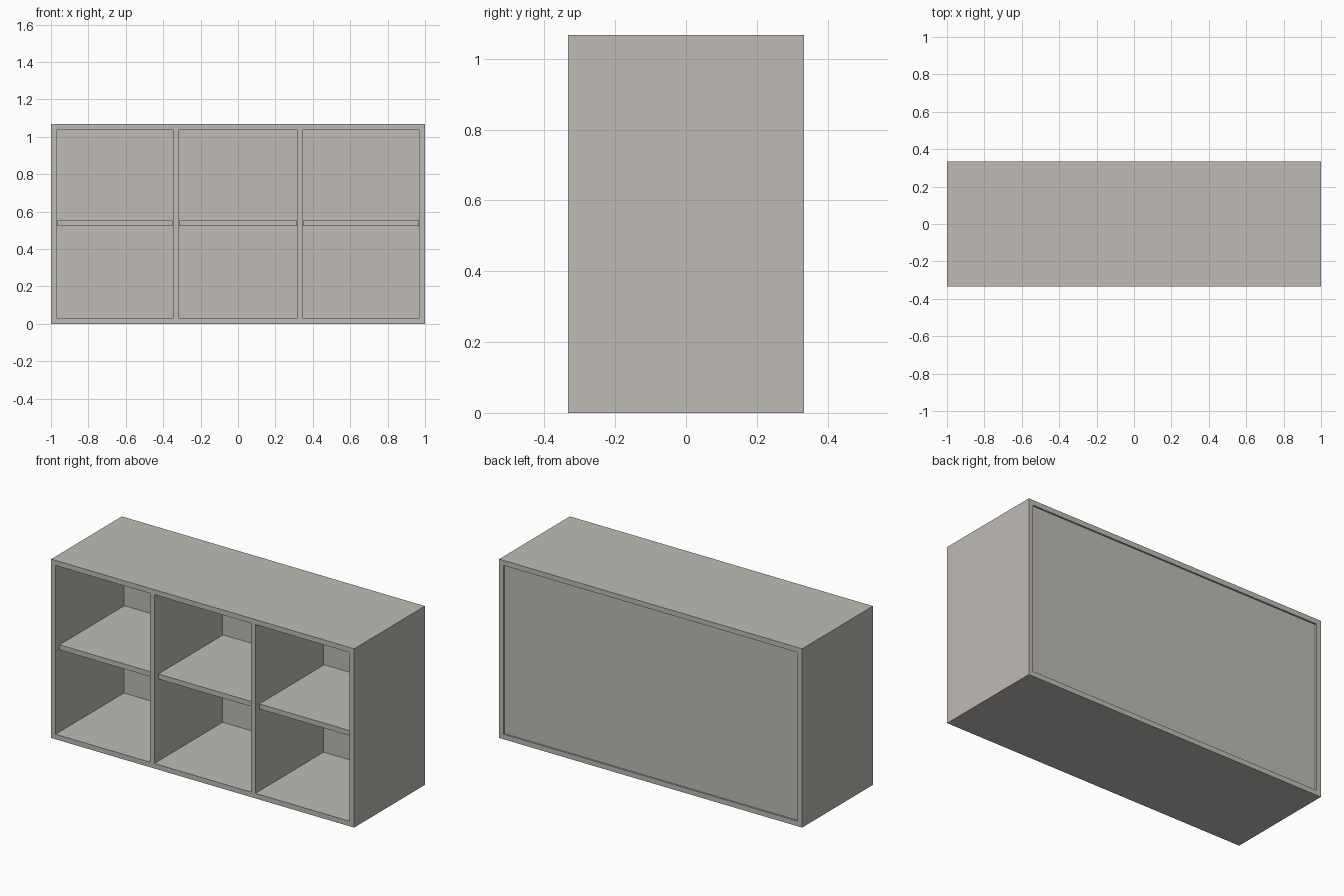
import bpy

cube = bpy.data.objects.get("Cube")
if cube:
    bpy.data.objects.remove(cube, do_unlink=True)

# Overall size and board thickness
W, D, H, T = 2.0, 0.667, 1.067, 0.03
FRONT, BACK = -D / 2, D / 2
PANEL_IN, PANEL_OUT = BACK - 0.023, BACK - 0.01
INNER = W / 2 - T
DIVIDER = W / 6
GAP = 0.003

board = bpy.data.materials.new("warm_grey_board")
board.use_nodes = True
colour = (0.52, 0.50, 0.46, 1)
board.diffuse_color = colour
board.node_tree.nodes["Principled BSDF"].inputs["Base Color"].default_value = colour


def box(name, x, y, z):
    """Add a box spanning the given (low, high) ranges."""
    spans = (x, y, z)
    bpy.ops.mesh.primitive_cube_add(size=1, location=[(a + b) / 2 for a, b in spans])
    ob = bpy.context.object
    ob.name = ob.data.name = name
    ob.scale = [b - a for a, b in spans]
    bpy.ops.object.transform_apply(location=False, rotation=False, scale=True)
    ob.data.materials.append(board)


# Carcass: full-height sides with top and bottom between them
box("left_side", (INNER, W / 2), (FRONT, BACK), (0, H))
box("right_side", (-W / 2, -INNER), (FRONT, BACK), (0, H))
box("bottom_board", (-INNER, INNER), (FRONT, BACK), (0, T))
box("top_board", (-INNER, INNER), (FRONT, BACK), (H - T, H))

# Back panel set slightly into the frame
box("back_panel", (-INNER, INNER), (PANEL_IN, PANEL_OUT), (T, H - T))

# Upright dividers, flush with the front
for name, x in (("left_divider", DIVIDER), ("right_divider", -DIVIDER)):
    box(name, (x - T / 2, x + T / 2), (FRONT, PANEL_IN), (T, H - T))

# Loose shelves, set back from the front with a small gap at each end
bays = (("right_shelf", -INNER, -DIVIDER - T / 2),
        ("middle_shelf", -DIVIDER + T / 2, DIVIDER - T / 2),
        ("left_shelf", DIVIDER + T / 2, INNER))
for name, low, high in bays:
    box(name, (low + GAP, high - GAP), (FRONT + 0.033, PANEL_IN), (0.522, 0.522 + T))
